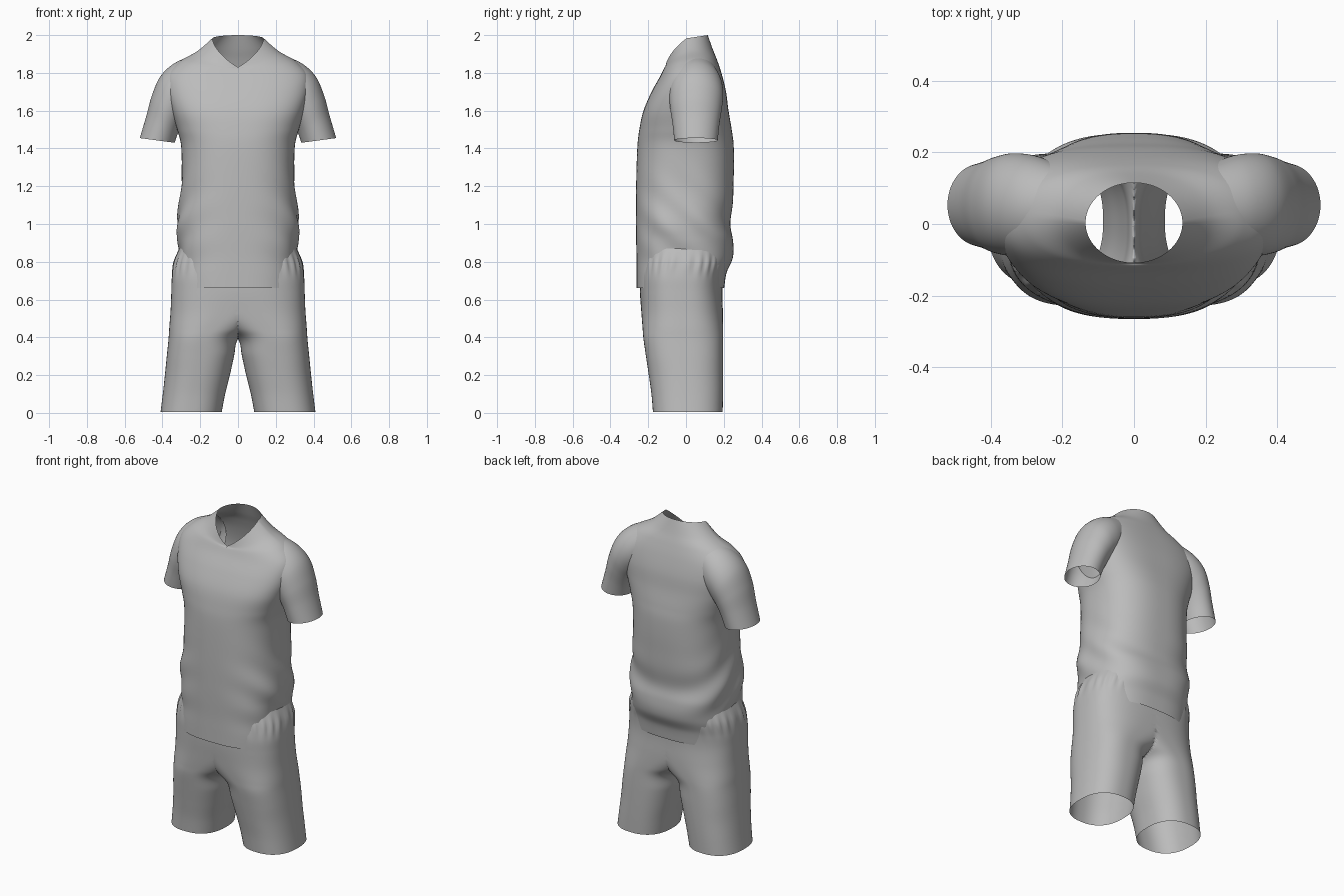
import bpy, bmesh, math

cube = bpy.data.objects.get("Cube")
if cube:
    bpy.data.objects.remove(cube, do_unlink=True)

fabric = bpy.data.materials.new("grey_fabric")
fabric.use_nodes = True
fabric.diffuse_color = (0.5, 0.5, 0.5, 1)
fabric.node_tree.nodes["Principled BSDF"].inputs["Base Color"].default_value = (0.5, 0.5, 0.5, 1)

SEGMENTS = 128


def smooth_rows(rows, steps=8):
    """Catmull-Rom interpolation between key cross-sections."""
    out = []
    for i in range(len(rows) - 1):
        p0, p1, p2 = rows[max(i - 1, 0)], rows[i], rows[i + 1]
        p3 = rows[min(i + 2, len(rows) - 1)]
        for s in range(steps):
            t = s / steps
            out.append([b + 0.5 * t * (c - a + t * (2*a - 5*b + 4*c - d + t * (3*(b - c) + d - a)))
                        for a, b, c, d in zip(p0, p1, p2, p3)])
    return out + [list(rows[-1])]


def power(v, e):
    return math.copysign(abs(v) ** (2 / e), v)


def bump(v, centre, width):
    return math.exp(-((v - centre) / width) ** 2)


def loft(name, rows, point, mirror=False):
    """Open tube through the rows; point(row, angle) gives each vertex."""
    bm = bmesh.new()
    rings = [[bm.verts.new(point(r, 2 * math.pi * k / SEGMENTS)) for k in range(SEGMENTS)]
             for r in smooth_rows(rows)]
    for low, high in zip(rings, rings[1:]):
        for k in range(SEGMENTS):
            n = (k + 1) % SEGMENTS
            quad = (low[k], low[n], high[n], high[k])
            # leave out the wall on the centre plane
            if not (mirror and all(v.co.x < 1e-6 for v in quad)):
                bm.faces.new(quad)
    bmesh.ops.delete(bm, geom=[v for v in bm.verts if not v.link_faces], context='VERTS')
    bmesh.ops.remove_doubles(bm, verts=bm.verts, dist=1e-5)
    bmesh.ops.recalc_face_normals(bm, faces=bm.faces)
    mesh = bpy.data.meshes.new(name)
    bm.to_mesh(mesh)
    bm.free()
    mesh.materials.append(fabric)
    obj = bpy.data.objects.new(name, mesh)
    bpy.context.collection.objects.link(obj)
    if mirror:
        mod = obj.modifiers.new("mirror", 'MIRROR')
        mod.use_clip = True
    for p in mesh.polygons:
        p.use_smooth = True
    return obj


# Shirt body: height, half width, front y, back y, squareness, neckline dip
def shirt_point(row, a):
    z, hw, front, back, e, dip = row
    c, s = math.cos(a), math.sin(a)
    x = hw * power(c, e)
    y = (front + back) / 2 + (back - front) / 2 * power(s, e)
    # slanted folds gathering at the waist, and hanging folds across the back
    side = abs(c) ** 1.5 * bump(z, 1.0, 0.2)
    fold = 0.006 * side * math.sin(30 * (z + 0.9 * y))
    fold += 0.004 * max(s, 0) * bump(z, 1.0, 0.2) * math.sin(24 * (z - 1.6 * x * x))
    z += dip * (0.11 * max(s, 0) - (0.5 * (1 - abs(c) - s) if s < 0 else 0))
    return x + fold * c, y + fold * s, z


loft("shirt_body", [
    (0.66, 0.305, -0.262, 0.202, 2.7, 0),
    (0.74, 0.305, -0.262, 0.215, 2.7, 0),
    (0.82, 0.305, -0.262, 0.246, 2.7, 0),
    (0.92, 0.318, -0.264, 0.248, 2.6, 0),
    (1.02, 0.322, -0.265, 0.238, 2.5, 0),
    (1.20, 0.300, -0.264, 0.252, 2.5, 0),
    (1.40, 0.300, -0.258, 0.253, 2.5, 0),
    (1.50, 0.322, -0.247, 0.242, 2.6, 0),
    (1.60, 0.352, -0.225, 0.225, 2.8, 0),
    (1.70, 0.378, -0.182, 0.212, 2.8, 0),
    (1.79, 0.375, -0.138, 0.190, 2.7, 0.01),
    (1.86, 0.310, -0.118, 0.166, 2.5, 0.04),
    (1.915, 0.215, -0.112, 0.142, 2.2, 0.09),
    (1.983, 0.135, -0.108, 0.115, 2.0, 0.153),
], shirt_point)


# Sleeves: outer x, outer z, inner x, inner z, centre y, half depth
def sleeve_point(row, a):
    xo, zo, xi, zi, cy, hy = row
    t = (1 + math.cos(a)) / 2
    return xi + (xo - xi) * t, cy + hy * math.sin(a), zi + (zo - zi) * t


loft("sleeves", [
    (0.520, 1.455, 0.335, 1.430, 0.053, 0.115),
    (0.486, 1.570, 0.315, 1.490, 0.053, 0.124),
    (0.456, 1.680, 0.290, 1.540, 0.053, 0.136),
    (0.410, 1.783, 0.260, 1.580, 0.054, 0.143),
    (0.335, 1.852, 0.220, 1.620, 0.052, 0.138),
    (0.230, 1.896, 0.170, 1.680, 0.047, 0.115),
], sleeve_point, mirror=True)


# Shorts, one leg mirrored: height, centre x, half width, front y, back y, squareness
def shorts_point(row, a):
    z, cx, hx, front, back, e = row
    c, s = math.cos(a), math.sin(a)
    gather = 1 + 0.012 * bump(z, 0.79, 0.05) * math.sin(28 * a)
    x = cx + hx * power(c, e) * gather
    y = (front + back) / 2 + (back - front) / 2 * power(s, e) * gather
    return max(x, 0), y, z


loft("shorts", [
    (0.005, 0.248, 0.162, -0.175, 0.194, 2.4),
    (0.10, 0.233, 0.165, -0.183, 0.196, 2.4),
    (0.20, 0.215, 0.172, -0.197, 0.197, 2.4),
    (0.30, 0.199, 0.178, -0.212, 0.197, 2.5),
    (0.39, 0.184, 0.184, -0.225, 0.196, 2.5),
    (0.45, 0.140, 0.224, -0.230, 0.196, 2.6),
    (0.54, 0.060, 0.297, -0.237, 0.195, 2.7),
    (0.64, 0.000, 0.353, -0.244, 0.192, 2.8),
    (0.72, 0.000, 0.350, -0.244, 0.195, 2.8),
    (0.80, 0.000, 0.338, -0.240, 0.212, 2.7),
    (0.87, 0.000, 0.312, -0.230, 0.212, 2.6),
], shorts_point, mirror=True)
